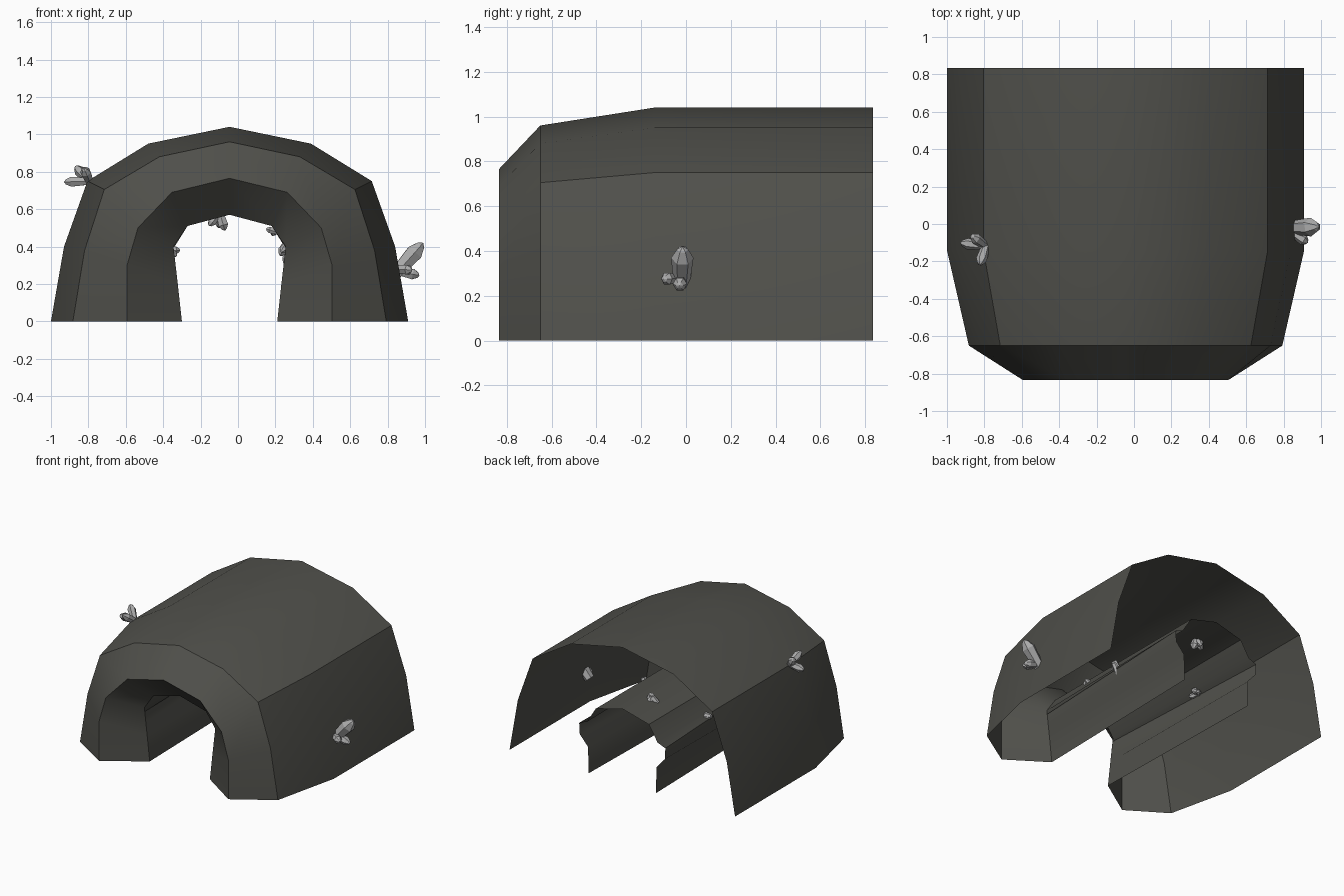
import bpy, bmesh, math
from mathutils import Vector

if "Cube" in bpy.data.objects:
    bpy.data.objects.remove(bpy.data.objects["Cube"])

CX = -0.045  # symmetry line of the tunnel


def material(name, rgb):
    m = bpy.data.materials.new(name)
    m.diffuse_color = (*rgb, 1)
    m.use_nodes = True
    m.node_tree.nodes["Principled BSDF"].inputs["Base Color"].default_value = m.diffuse_color
    return m


rock = material("dark_rock", (0.080, 0.080, 0.070))
gem = material("pale_crystal", (0.42, 0.42, 0.42))


def make_object(name, bm, mat):
    me = bpy.data.meshes.new(name)
    bm.to_mesh(me)
    bm.free()
    me.materials.append(mat)
    ob = bpy.data.objects.new(name, me)
    bpy.context.collection.objects.link(ob)
    return ob


def arch(y, half):
    """Mirror a half profile (half width, z; base to apex) into a full arch."""
    left = [Vector((CX - w, y, z)) for w, z in half]
    right = [Vector((CX + w, y, z)) for w, z in reversed(half[:-1])]
    return left + right


def loft(name, rings):
    bm = bmesh.new()
    rows = [[bm.verts.new(p) for p in arch(y, h)] for y, h in rings]
    for a, b in zip(rows, rows[1:]):
        for i in range(len(a) - 1):
            bm.faces.new((a[i], b[i], b[i + 1], a[i + 1]))
    ob = make_object(name, bm, rock)
    bpy.ops.object.select_all(action='DESELECT')
    ob.select_set(True)
    bpy.context.view_layer.objects.active = ob
    bpy.ops.object.shade_smooth_by_angle(angle=math.radians(30))
    return ob


# outer shell, front bevel and inward lip
outer = [(.955, 0), (.885, .40), (.76, .75), (.435, .95), (0, 1.04)]
shoulder = [(.838, 0), (.775, .38), (.67, .705), (.375, .88), (0, .96)]
lip = [(.548, 0), (.548, .30), (.49, .50), (.308, .69), (0, .765)]
throat = [(.255, 0), (.277, .20), (.30, .40), (.225, .51), (0, .57)]
loft("outer_shell", [(.835, outer), (-.14, outer), (-.65, shoulder),
                     (-.835, lip), (-.64, throat)])

# inner passage with side grooves widening towards the back
front = [(.255, 0), (.277, .20), (.288, .29), (.297, .37), (.30, .40), (.225, .51), (0, .57)]
back = [(.285, 0), (.29, .20), (.36, .28), (.365, .365), (.30, .39), (.225, .51), (0, .57)]
loft("inner_passage", [(-.64, front), (.835, back)])


def crystal(bm, start, end, r):
    """Six-sided crystal with a tapered root and a pointed tip."""
    a, b = Vector(start), Vector(end)
    q = (b - a).to_track_quat('Z', 'Y')
    length = (b - a).length
    rows = []
    for t, k in ((0, .7), (.72, 1), (.93, .5)):
        rows.append([bm.verts.new(a + q @ Vector((
            r * k * math.cos(i * math.pi / 3), r * k * math.sin(i * math.pi / 3), t * length)))
            for i in range(6)])
    tip = bm.verts.new(b)
    for lo, hi in zip(rows, rows[1:]):
        for i in range(6):
            j = (i + 1) % 6
            bm.faces.new((lo[i], lo[j], hi[j], hi[i]))
    for i in range(6):
        bm.faces.new((rows[-1][i], rows[-1][(i + 1) % 6], tip))
    bm.faces.new(rows[0][::-1])


# crystal clusters: (root, tip, radius)
clusters = {
    "right_outer_crystals": [((.83, -.02, .24), (.99, -.015, .42), .05),
                             ((.85, -.02, .27), (.97, -.03, .245), .032),
                             ((.85, -.05, .28), (.93, -.10, .275), .03)],
    "left_outer_crystals": [((-.79, -.12, .75), (-.93, -.10, .745), .03),
                            ((-.79, -.12, .74), (-.87, -.06, .83), .03),
                            ((-.79, -.11, .74), (-.825, -.22, .82), .03)],
    "right_inner_crystals": [((.28, .12, .45), (.225, .12, .35), .03),
                             ((.29, .13, .42), (.25, .16, .30), .026),
                             ((.27, .10, .42), (.23, .05, .37), .02)],
    "right_front_crystals": [((.215, -.28, .475), (.15, -.28, .495), .02),
                             ((.21, -.27, .50), (.18, -.24, .46), .017)],
    "left_inner_crystals": [((-.39, .25, .38), (-.31, .26, .38), .024),
                            ((-.38, .25, .38), (-.33, .20, .35), .02),
                            ((-.38, .25, .37), (-.33, .30, .36), .018)],
    "ceiling_crystals": [((-.10, .56, .59), (-.07, .56, .485), .03),
                         ((-.10, .56, .58), (-.155, .55, .51), .024),
                         ((-.10, .56, .58), (-.10, .61, .50), .024)],
}
for name, parts in clusters.items():
    bm = bmesh.new()
    for start, end, r in parts:
        crystal(bm, start, end, r)
    make_object(name, bm, gem)
